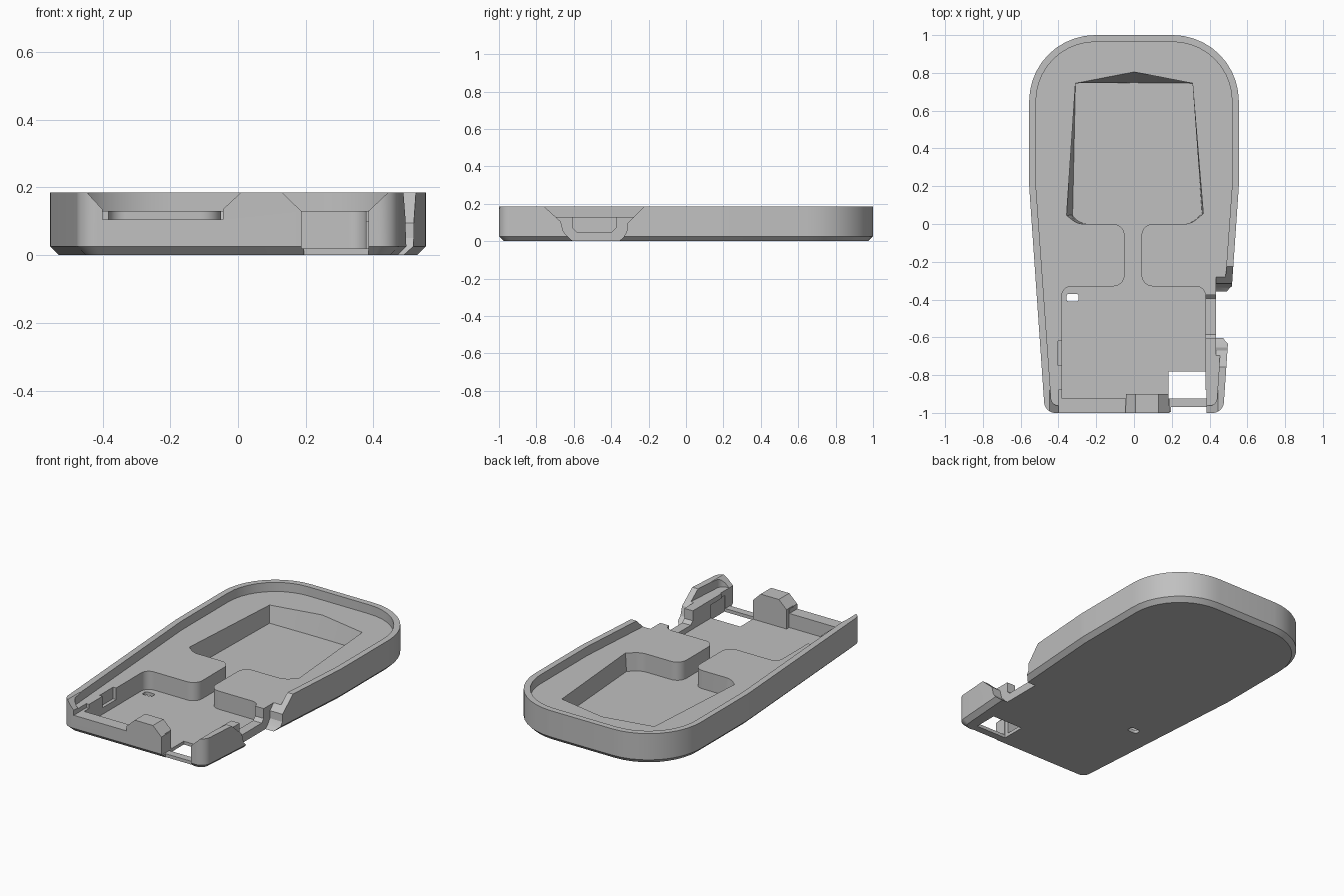
import bpy, bmesh, math
from mathutils import Vector

cube = bpy.data.objects.get("Cube")
if cube:
    bpy.data.objects.remove(cube, do_unlink=True)

gray = bpy.data.materials.new("light gray plastic")
gray.use_nodes = True
gray.diffuse_color = (0.53, 0.53, 0.53, 1)
gray.node_tree.nodes["Principled BSDF"].inputs["Base Color"].default_value = (0.53, 0.53, 0.53, 1)


def fillet(corners, segs=10):
    """Round each (x, y, radius) corner of a polygon."""
    out = []
    for i, (x, y, r) in enumerate(corners):
        p = Vector((x, y))
        a = (Vector(corners[i - 1][:2]) - p).normalized()
        b = (Vector(corners[(i + 1) % len(corners)][:2]) - p).normalized()
        if r == 0:
            out.append(p)
            continue
        half = a.angle(b) / 2
        centre = p + (a + b).normalized() * r / math.sin(half)
        t = r / math.tan(half)
        start, end = p + a * t - centre, p + b * t - centre
        turn = math.pi - 2 * half
        for k in range(segs + 1):
            f = k / segs
            v = (start * math.sin((1 - f) * turn) + end * math.sin(f * turn)) / math.sin(turn)
            out.append(centre + v)
    return out


def loft(name, rings):
    """Closed solid through rings of 3D points with equal counts."""
    bm = bmesh.new()
    loops = [[bm.verts.new(p) for p in ring] for ring in rings]
    for lo, hi in zip(loops, loops[1:]):
        for i in range(len(lo)):
            bm.faces.new((lo[i - 1], lo[i], hi[i], hi[i - 1]))
    bm.faces.new(loops[0][::-1])
    bm.faces.new(loops[-1])
    bmesh.ops.recalc_face_normals(bm, faces=bm.faces)
    mesh = bpy.data.meshes.new(name)
    bm.to_mesh(mesh)
    bm.free()
    mesh.materials.append(gray)
    obj = bpy.data.objects.new(name, mesh)
    bpy.context.collection.objects.link(obj)
    return obj


def level(points, z):
    return [(p[0], p[1], z) for p in points]


def box(name, x0, x1, y0, y1, z0, z1):
    pts = [(x0, y0), (x1, y0), (x1, y1), (x0, y1)]
    return loft(name, [level(pts, z0), level(pts, z1)])


def prism_y(name, profile, y0, y1):
    return loft(name, [[(x, y, z) for x, z in profile] for y in (y0, y1)])


def prism_x(name, profile, x0, x1):
    return loft(name, [[(x, y, z) for y, z in profile] for x in (x0, x1)])


def combine(target, tool, operation="DIFFERENCE"):
    mod = target.modifiers.new(tool.name, "BOOLEAN")
    mod.operation, mod.solver, mod.object = operation, "EXACT", tool
    bpy.context.view_layer.objects.active = target
    bpy.ops.object.modifier_apply(modifier=mod.name)
    bpy.data.objects.remove(tool, do_unlink=True)


def outline(d, front, r_front, r_back):
    """Tapered tray outline, inset by d."""
    right = [(0.472 - d, front, r_front), (0.555 - d, 0.2, 0.6), (0.555 - d, 1 - d, r_back)]
    return fillet(right + [(-x, y, r) for x, y, r in reversed(right)])


# Outer body with a chamfered base
H, DECK, FLOOR = 0.185, 0.13, 0.02
outer = outline(0, -1, 0.06, 0.35)
case = loft("case", [level(outline(0.026, -0.974, 0.045, 0.324), 0),
                     level(outer, 0.026), level(outer, H)])

# Shallow recess inside the rim
rim = outline(0.036, -0.962, 0.04, 0.314)
combine(case, loft("rim_recess", [level(rim, DECK), level(rim, H + 0.05)]))


# Two deep pockets joined by a narrow channel
def pocket(peak, left, right):
    return fillet([
        (0, peak, 0), (-0.31, 0.745, 0), (-left, 0.045, 0), (-0.30, 0, 0.1),
        (-0.05, 0, 0.06), (-0.05, -0.33, 0.06), (-0.382, -0.33, 0.05),
        (-0.382, -0.925, 0), (0.378, -0.925, 0), (0.378, -0.33, 0.05),
        (0.04, -0.33, 0.06), (0.04, 0, 0.06), (0.30, 0, 0.1),
        (right, 0.055, 0), (0.31, 0.745, 0)], 8)


top_edge = pocket(0.805, 0.357, 0.367)
combine(case, loft("pockets", [level(pocket(0.748, 0.325, 0.36), FLOOR),
                               level(top_edge, DECK), level(top_edge, H)]))
combine(case, box("side_relief", -0.402, -0.37, -0.75, -0.62, 0.06, H))

# Thick tab on the front wall
combine(case, box("front_tab", -0.043, 0.183, -0.98, -0.9, 0.01, H), "UNION")

# Flared openings in the front wall
Z = H + 0.02
combine(case, prism_y("front_slot", [
    (-0.465, Z), (-0.40, 0.135), (-0.40, 0.105), (-0.045, 0.105),
    (-0.045, 0.135), (0.03, Z)], -1.1, -0.88))
combine(case, prism_y("front_notch", [
    (0.11, Z), (0.187, 0.13), (0.187, FLOOR), (0.385, FLOOR),
    (0.385, 0.13), (0.465, Z)], -1.1, -0.88))
combine(case, box("front_gap", 0.195, 0.385, -1.1, -0.97, -0.1, 0.1))

# Holes through the floor
combine(case, box("floor_window", 0.183, 0.39, -0.925, -0.78, -0.1, 0.1))
combine(case, loft("floor_slot", [level(fillet([
    (-0.357, -0.41, 0.012), (-0.293, -0.41, 0.012),
    (-0.293, -0.37, 0.012), (-0.357, -0.37, 0.012)], 4), z) for z in (-0.1, 0.1)]))

# Flared side notch and the port opening behind it
combine(case, prism_x("side_notch", [
    (-0.78, Z), (-0.67, 0.105), (-0.655, 0.05), (-0.62, 0.012), (-0.59, -0.01),
    (-0.37, -0.01), (-0.335, 0.02), (-0.317, 0.05), (-0.315, 0.095), (-0.205, Z)],
    0.435, 0.7))
combine(case, prism_x("port_opening", [
    (-0.605, Z), (-0.605, 0.07), (-0.585, 0.05), (-0.395, 0.05),
    (-0.375, 0.07), (-0.375, Z)], 0.33, 0.6))

# Smooth the rounded walls, keep edges crisp
bpy.ops.object.select_all(action="DESELECT")
case.select_set(True)
bpy.context.view_layer.objects.active = case
bpy.ops.object.shade_smooth_by_angle(angle=math.radians(25))
